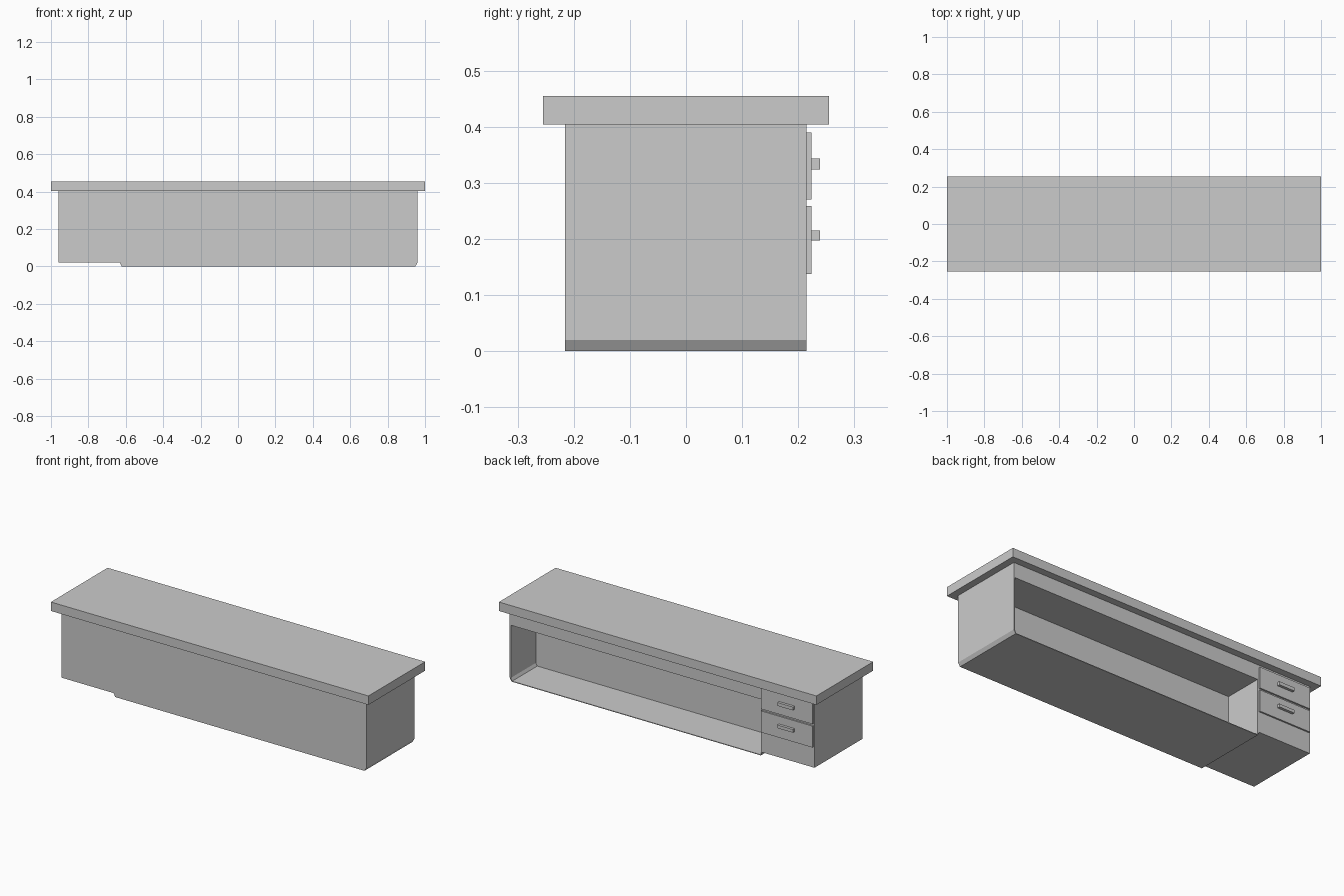
import bpy, bmesh

if "Cube" in bpy.data.objects:
    bpy.data.objects.remove(bpy.data.objects["Cube"])


def prism(name, profile, y0, y1):
    """Extrude an x-z outline along y."""
    bm = bmesh.new()
    face = bm.faces.new([bm.verts.new((x, y0, z)) for x, z in profile])
    ext = bmesh.ops.extrude_face_region(bm, geom=[face])
    verts = [g for g in ext["geom"] if isinstance(g, bmesh.types.BMVert)]
    bmesh.ops.translate(bm, vec=(0, y1 - y0, 0), verts=verts)
    bmesh.ops.recalc_face_normals(bm, faces=bm.faces)
    mesh = bpy.data.meshes.new(name)
    bm.to_mesh(mesh)
    bm.free()
    obj = bpy.data.objects.new(name, mesh)
    bpy.context.collection.objects.link(obj)
    return obj


def box(name, x0, x1, y0, y1, z0, z1):
    return prism(name, [(x0, z0), (x1, z0), (x1, z1), (x0, z1)], y0, y1)


# Overhanging slab top
box("desk_top", -1, 1, -0.255, 0.255, 0.404, 0.455)

# Carcass: raised under the drawers, chamfered at both lower ends
carcass = prism("carcass", [(-0.96, 0.02), (-0.632, 0.02), (-0.622, 0.0),
                            (0.948, 0.0), (0.96, 0.02), (0.96, 0.404),
                            (-0.96, 0.404)], -0.216, 0.215)

# Open niche beside the drawers
cutter = prism("niche_cutter", [(-0.622, 0.004), (0.944, 0.004), (0.953, 0.02),
                                (0.953, 0.32), (-0.622, 0.32)], -0.01, 0.3)
cutter.hide_render = True
cutter.hide_viewport = True
cut = carcass.modifiers.new("niche", "BOOLEAN")
cut.operation = "DIFFERENCE"
cut.solver = "EXACT"
cut.object = cutter

# Two drawer fronts with bar handles
for label, z0, z1, h0, h1 in (("upper", 0.27, 0.39, 0.324, 0.343),
                              ("lower", 0.137, 0.259, 0.197, 0.215)):
    box(label + "_drawer_front", -0.954, -0.63, 0.21, 0.224, z0, z1)
    box(label + "_drawer_handle", -0.84, -0.743, 0.22, 0.239, h0, h1)
